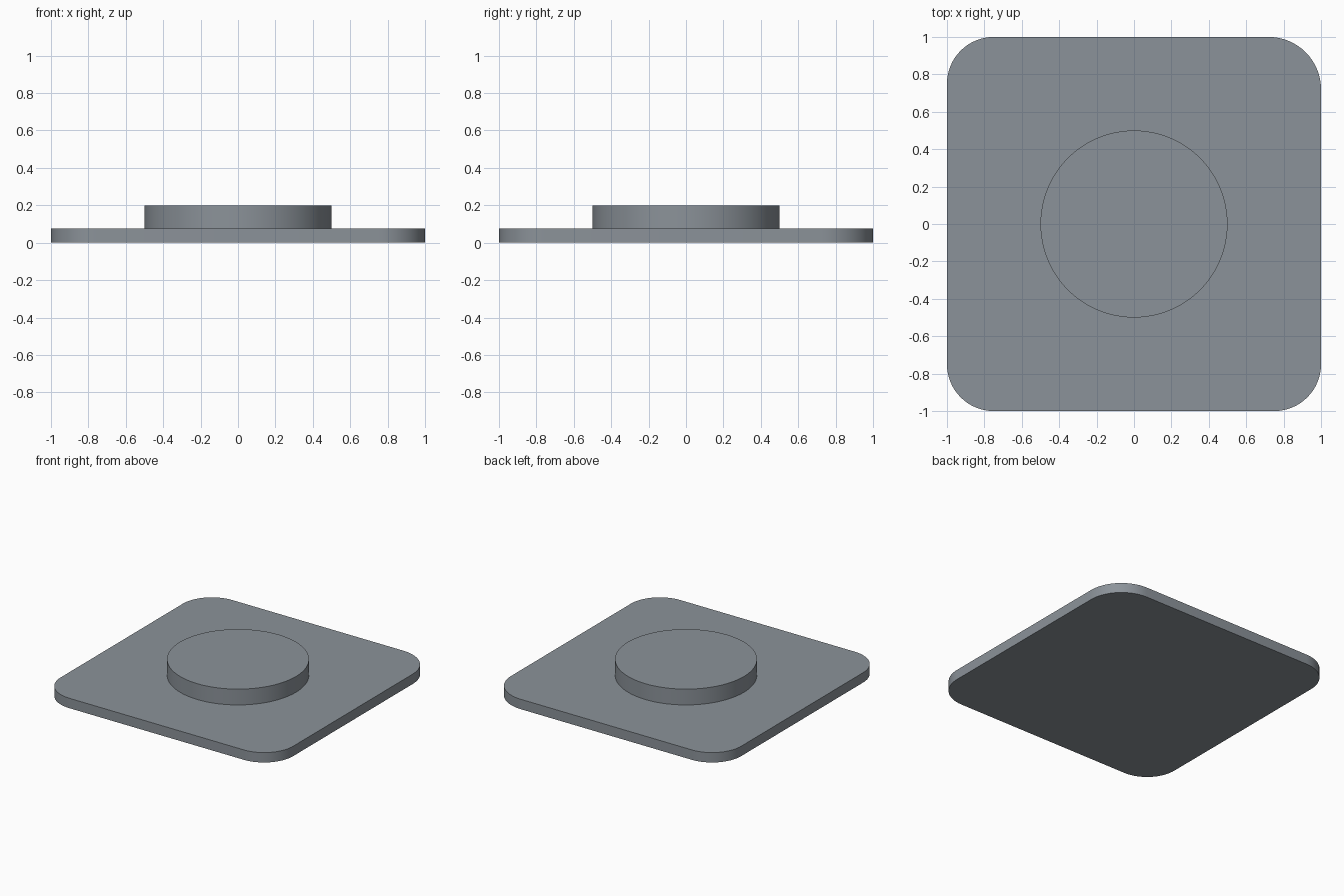
import bpy, bmesh
from math import cos, sin, pi, radians

if "Cube" in bpy.data.objects:
    bpy.data.objects.remove(bpy.data.objects["Cube"])

PLATE_TOP, TOTAL_TOP = 0.077, 0.20
DISC_R = 0.50

# Dark blue-grey finish
finish = bpy.data.materials.new("dark_grey")
finish.diffuse_color = (0.26, 0.29, 0.32, 1)
finish.use_nodes = True
finish.node_tree.nodes["Principled BSDF"].inputs["Base Color"].default_value = finish.diffuse_color


def extruded(name, outline, z0, z1):
    """Solid prism from a closed 2D outline."""
    bm = bmesh.new()
    base = bm.faces.new([bm.verts.new((x, y, z0)) for x, y in outline])
    top = bmesh.ops.extrude_face_region(bm, geom=[base], use_keep_orig=True)
    verts = [g for g in top["geom"] if isinstance(g, bmesh.types.BMVert)]
    bmesh.ops.translate(bm, verts=verts, vec=(0, 0, z1 - z0))
    bmesh.ops.recalc_face_normals(bm, faces=bm.faces)
    mesh = bpy.data.meshes.new(name)
    bm.to_mesh(mesh)
    bm.free()
    mesh.materials.append(finish)
    obj = bpy.data.objects.new(name, mesh)
    bpy.context.collection.objects.link(obj)
    bpy.ops.object.select_all(action="DESELECT")
    obj.select_set(True)
    bpy.context.view_layer.objects.active = obj
    bpy.ops.object.shade_smooth_by_angle(angle=radians(30))
    return obj


def arc(cx, cy, r, start, end, steps):
    angles = [start + (end - start) * i / steps for i in range(steps + 1)]
    return [(cx + r * cos(a), cy + r * sin(a)) for a in angles]


# Square base plate with rounded corners, the back right one slightly rounder
plate_outline = []
for i, (sx, sy, r) in enumerate([(1, 1, 0.28), (-1, 1, 0.25), (-1, -1, 0.25), (1, -1, 0.25)]):
    plate_outline += arc(sx * (1 - r), sy * (1 - r), r, i * pi / 2, (i + 1) * pi / 2, 16)
extruded("base_plate", plate_outline, 0, PLATE_TOP)

# Raised round disc in the centre
extruded("centre_disc", arc(0, 0, DISC_R, 0, 2 * pi, 96)[:-1], PLATE_TOP, TOTAL_TOP)
